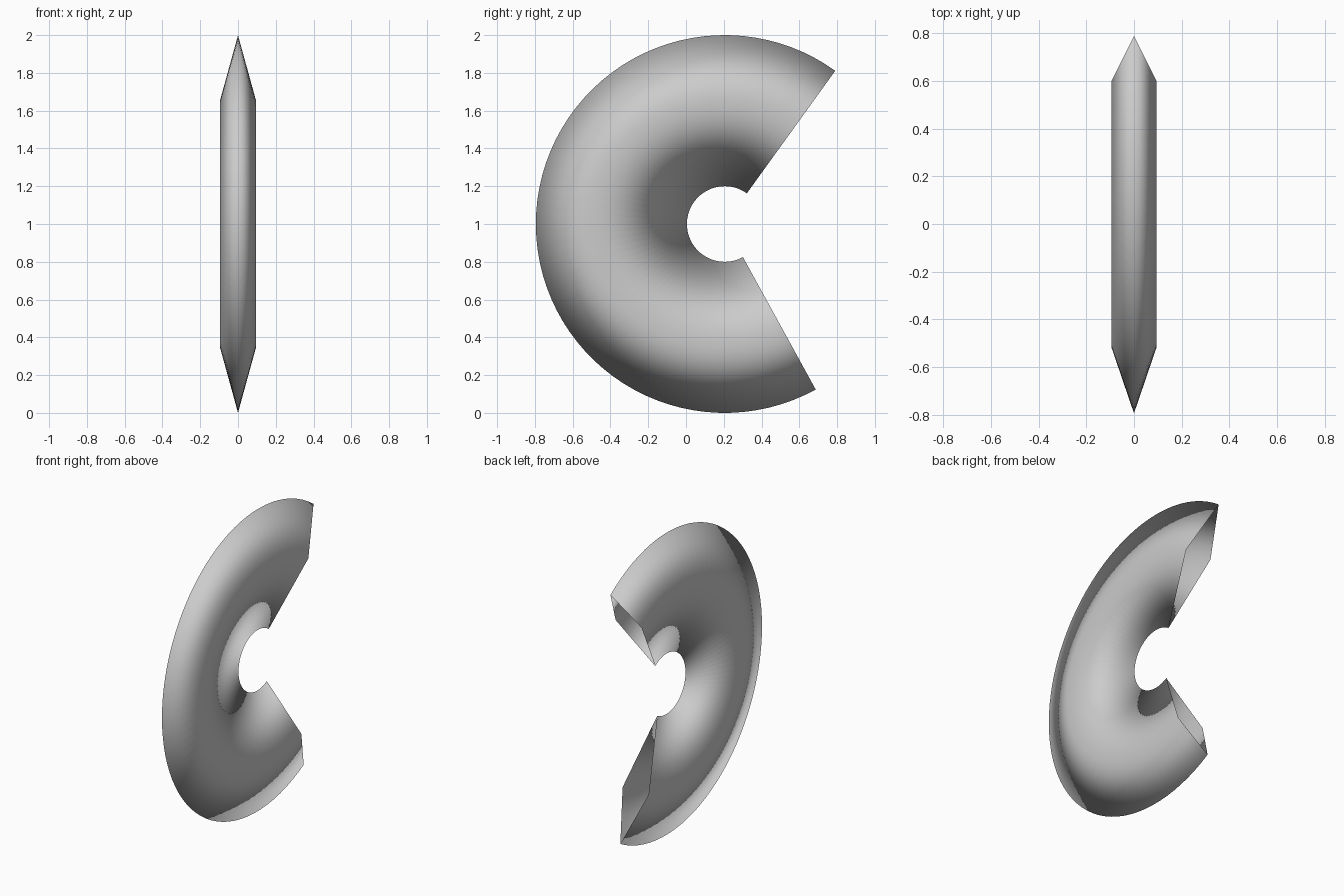
import bpy, bmesh
from math import sin, cos, radians, hypot

if "Cube" in bpy.data.objects:
    bpy.data.objects.remove(bpy.data.objects["Cube"])

CY, CZ = 0.205, 1.0            # hub of the open ring
START, END, SEGS = 54.2, 298.8, 64
HALF = 0.095                   # half thickness at the ridge


def ridge_radius(a):
    # the thickest line is a slightly wide ellipse
    return 1 / hypot(cos(a) / 0.722, sin(a) / 0.655)


# Sweep a thin diamond section around the x axis, leaving the ends open
bm = bmesh.new()
rings = []
for i in range(SEGS + 1):
    a = radians(START + (END - START) * i / SEGS)
    r = ridge_radius(a)
    section = [(0, 0.2), (HALF, r), (0, 1.0), (-HALF, r)]
    rings.append([bm.verts.new((x, CY + q * cos(a), CZ + q * sin(a))) for x, q in section])
for p, q in zip(rings, rings[1:]):
    for k in range(4):
        n = (k + 1) % 4
        bm.faces.new((p[k], p[n], q[n], q[k]))
bmesh.ops.recalc_face_normals(bm, faces=bm.faces)

# Make normals point away from the ring body
bm.faces.ensure_lookup_table()
outer = bm.faces[1]
if outer.normal.x < 0:
    bmesh.ops.reverse_faces(bm, faces=bm.faces)
for f in bm.faces:
    f.smooth = True

mesh = bpy.data.meshes.new("crescent_blade")
bm.normal_update()
bm.to_mesh(mesh)
bm.free()
obj = bpy.data.objects.new("crescent_blade", mesh)
bpy.context.collection.objects.link(obj)
